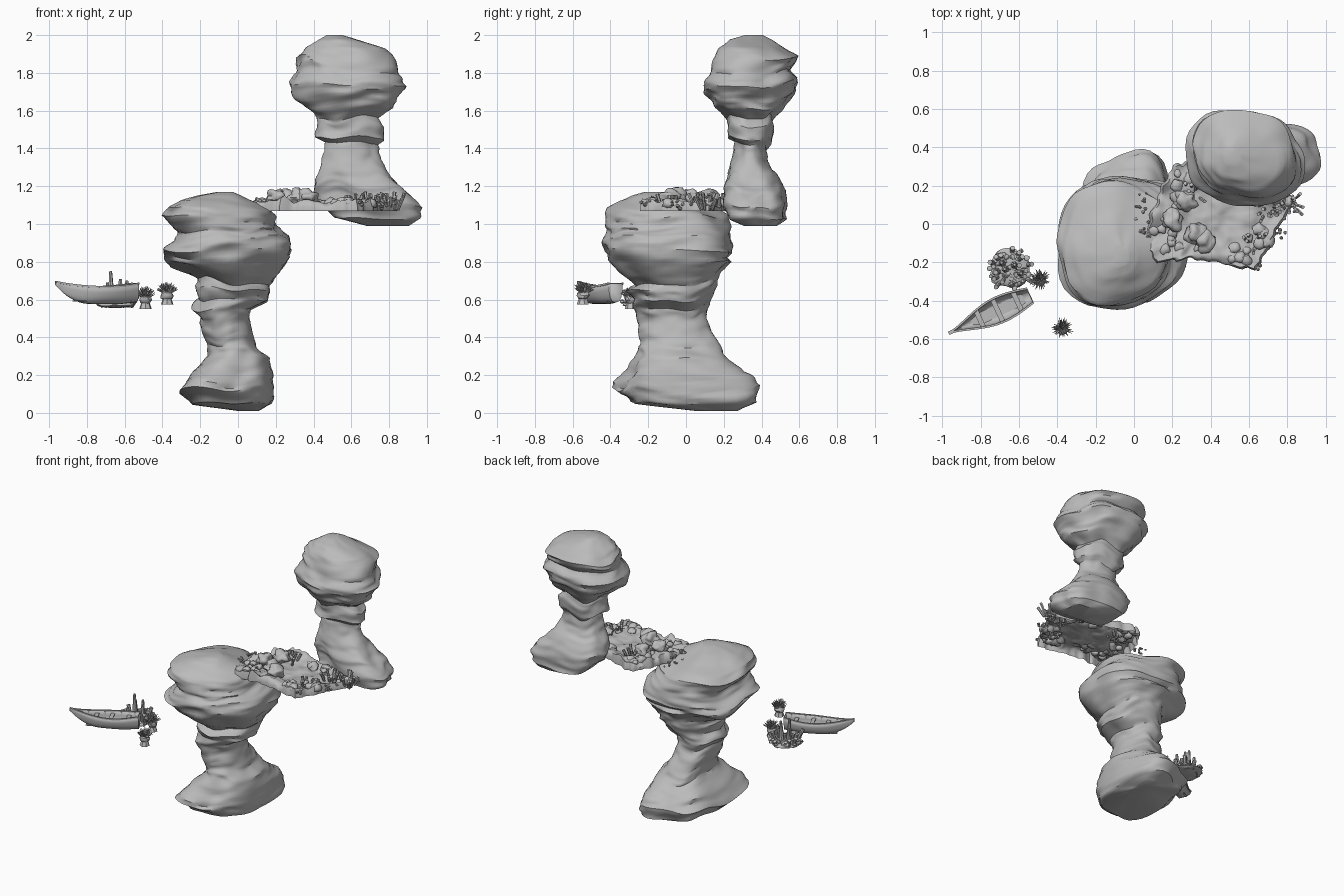
import bpy, bmesh, math, random
from mathutils import Vector, Matrix, noise

random.seed(4)
if "Cube" in bpy.data.objects:
    bpy.data.objects.remove(bpy.data.objects["Cube"])
stone = bpy.data.materials.new("stone grey")
stone.use_nodes = True
stone.diffuse_color = (0.5, 0.5, 0.5, 1)
stone.node_tree.nodes["Principled BSDF"].inputs["Base Color"].default_value = (0.5, 0.5, 0.5, 1)


def finish(bm, name, angle=40):
    bmesh.ops.recalc_face_normals(bm, faces=bm.faces)
    mesh = bpy.data.meshes.new(name)
    bm.to_mesh(mesh)
    bm.free()
    mesh.materials.append(stone)
    ob = bpy.data.objects.new(name, mesh)
    bpy.context.collection.objects.link(ob)
    bpy.ops.object.select_all(action='DESELECT')
    ob.select_set(True)
    bpy.context.view_layer.objects.active = ob
    bpy.ops.object.shade_smooth_by_angle(angle=math.radians(angle))
    return ob


def loft(bm, rings, closed=True, first=True, last=True):
    rows = [[bm.verts.new(p) for p in ring] for ring in rings]
    n = len(rows[0])
    for a, b in zip(rows, rows[1:]):
        for i in range(n if closed else n - 1):
            j = (i + 1) % n
            bm.faces.new((a[i], a[j], b[j], b[i]))
    if first:
        bm.faces.new(rows[0])
    if last:
        bm.faces.new(rows[-1])


def spike(bm, base, direction, r1, r2, length, sides=5):
    direction = Vector(direction).normalized()
    m = (Matrix.Translation(Vector(base) + direction * length / 2)
         @ direction.to_track_quat('Z', 'Y').to_matrix().to_4x4())
    bmesh.ops.create_cone(bm, cap_ends=True, segments=sides, radius1=r1,
                          radius2=r2, depth=length, matrix=m)


def lump(bm, p, r, squash=0.7, sub=2, rough=0.25):
    for v in bmesh.ops.create_icosphere(bm, subdivisions=sub, radius=r)["verts"]:
        k = 1 + rough * noise.noise(v.co / r * 1.3 + Vector(p) * 30)
        v.co = Vector((v.co.x * k, v.co.y * k, v.co.z * k * squash)) + Vector(p)


# Weathered rock pillars: each row is height, x range, y range, diagonal skew
def pillar(name, rows, seed, segs=48, steps=5):
    rings = []
    low, high = rows[0][0], rows[-1][0]
    for r0, r1 in zip(rows, rows[1:]):
        for s in range(steps + (r1 is rows[-1])):
            z, xa, xb, ya, yb, skew = [a + (b - a) * s / steps for a, b in zip(r0, r1)]
            fade = max(0, min(1, (z - low) / 0.1, (high - z) / 0.16))
            power = 2.15 + 1.2 * max(0, 1 - (z - low) / 0.35)
            ring = []
            for i in range(segs):
                a = math.tau * i / segs
                c, d = math.cos(a), math.sin(a)
                k = (abs(c) ** power + abs(d) ** power) ** (-1 / power)
                k *= (1 + skew * math.sin(2 * a)
                      + 0.12 * noise.noise(Vector((c * 1.5, d * 1.5, z * 5 + seed)))
                      + 0.07 * noise.noise(Vector((c * 1.4, d * 1.4, z * 20 + seed)))
                      + 0.05 * noise.noise(Vector((c * 2.5, d * 2.5, z * 34 + seed))))
                tilt = 0.04 * noise.noise(Vector((c * 1.2, d * 1.2, z * 5 - seed)))
                ring.append(((xa + xb + (xb - xa) * k * c) / 2,
                             (ya + yb + (yb - ya) * k * d) / 2, z + tilt * fade))
            rings.append(ring)
    bm = bmesh.new()
    loft(bm, rings)
    return finish(bm, name, 42)


pillar("lower_rock_pillar", [
    (0.01, 0.0, 0.11, 0.06, 0.27, 0), (0.05, -0.24, 0.17, -0.28, 0.34, 0.08),
    (0.12, -0.31, 0.18, -0.37, 0.36, 0.08), (0.2, -0.25, 0.17, -0.33, 0.33, 0.08),
    (0.29, -0.17, 0.15, -0.27, 0.22, 0.05), (0.35, -0.17, 0.1, -0.24, 0.18, 0),
    (0.42, -0.2, 0.08, -0.24, 0.14, 0), (0.5, -0.2, 0.07, -0.25, 0.1, 0),
    (0.55, -0.24, 0.08, -0.27, 0.11, 0), (0.6, -0.21, 0.16, -0.26, 0.13, 0),
    (0.66, -0.23, 0.18, -0.3, 0.17, 0), (0.7, -0.21, 0.17, -0.25, 0.18, 0),
    (0.78, -0.36, 0.24, -0.37, 0.23, 0.05), (0.86, -0.4, 0.3, -0.45, 0.28, 0.05),
    (0.92, -0.36, 0.28, -0.43, 0.25, 0.05), (0.97, -0.34, 0.21, -0.41, 0.23, 0.02),
    (1.04, -0.41, 0.19, -0.41, 0.21, 0.02), (1.08, -0.38, 0.15, -0.4, 0.13, 0.05),
    (1.12, -0.3, 0.06, -0.35, 0.03, 0.05), (1.15, -0.21, 0.01, -0.29, -0.05, 0),
    (1.17, -0.11, -0.03, -0.22, -0.12, 0)], 3.1)

pillar("upper_rock_pillar", [
    (0.99, 0.68, 0.9, 0.31, 0.48, -0.05), (1.03, 0.51, 0.95, 0.24, 0.53, -0.08),
    (1.1, 0.45, 0.97, 0.21, 0.53, -0.08), (1.16, 0.42, 0.91, 0.22, 0.52, -0.08),
    (1.21, 0.41, 0.85, 0.22, 0.49, -0.05), (1.27, 0.43, 0.8, 0.23, 0.45, 0),
    (1.34, 0.45, 0.75, 0.25, 0.43, 0), (1.42, 0.46, 0.74, 0.26, 0.43, 0),
    (1.45, 0.41, 0.77, 0.22, 0.46, 0), (1.52, 0.42, 0.77, 0.22, 0.47, 0),
    (1.56, 0.42, 0.74, 0.22, 0.46, 0), (1.61, 0.37, 0.83, 0.16, 0.51, -0.04),
    (1.67, 0.31, 0.84, 0.12, 0.57, -0.05), (1.74, 0.28, 0.88, 0.09, 0.6, -0.05),
    (1.8, 0.32, 0.86, 0.12, 0.56, -0.05), (1.88, 0.31, 0.84, 0.15, 0.6, -0.05),
    (1.93, 0.35, 0.77, 0.18, 0.52, -0.05), (1.975, 0.42, 0.63, 0.23, 0.45, 0),
    (2.0, 0.47, 0.55, 0.31, 0.4, 0)], 8.6)

# Reef shelf between the pillars, open underneath
outline = [(0.84, 0.12), (0.6, 0.2), (0.32, 0.3), (0.22, 0.33), (0.15, 0.2), (0.08, 0.05),
           (0.04, -0.14), (0.12, -0.2), (0.3, -0.18), (0.46, -0.21), (0.63, -0.24), (0.72, -0.1)]
centre = Vector((0.44, 0.04))
rim = []
for p, q in zip(outline, outline[1:] + outline[:1]):
    for s in range(10):
        e = Vector(p).lerp(Vector(q), s / 10) - centre
        rim.append(e * (1 + 0.08 * noise.noise(Vector((e.x, e.y, 0)) * 22)))


def shelf_height(x, y, t):
    bumps = noise.noise(Vector((x * 10, y * 10, 2))) + 0.45 * noise.noise(Vector((x * 22, y * 22, 7)))
    return max(1.08, 1.095 + 0.03 * t * t + (0.012 + 0.035 * t * t) * bumps)


rings = [[(centre.x + e.x, centre.y + e.y, 1.068) for e in rim]]
for k in range(24):
    t = 1 - k / 24
    ring = [centre + e * t for e in rim]
    rings.append([(p.x, p.y, 1.09 if k == 0 else shelf_height(p.x, p.y, t)) for p in ring])
bm = bmesh.new()
loft(bm, rings, first=False)
finish(bm, "reef_shelf", 60)

# Low rounded corals on the shelf
bm = bmesh.new()
for i in range(36):
    p = centre + random.choice(rim) * random.uniform(0.6, 0.95)
    lump(bm, (p.x, p.y, 1.11), random.uniform(0.02, 0.04), 0.7, 2, 0.5)
for x, y in ((0.32, -0.05), (0.27, 0.12), (0.37, -0.09), (0.2, 0.02)):
    lump(bm, (x, y, 1.14), 0.055, 0.8, 3, 0.6)
finish(bm, "reef_lumps", 60)

# Loose rubble along the shelf ends, with tube corals at the outer side
bm = bmesh.new()
for x, y, spread, count in ((0.05, 0.1, 0.045, 12), (0.06, -0.05, 0.04, 26), (0.76, -0.03, 0.05, 12),
                            (0.64, -0.2, 0.04, 10), (0.82, 0.13, 0.05, 16)):
    for i in range(count):
        p = (random.gauss(x, spread / 2), random.gauss(y, spread / 1.6), random.uniform(1.08, 1.12))
        lump(bm, p, random.uniform(0.007, 0.013), 0.9, 1)
finish(bm, "rubble", 20)
bm = bmesh.new()
for x, y, count in ((0.7, 0.08, 18), (0.81, 0.11, 18), (0.62, -0.1, 8), (0.3, 0.16, 8)):
    for i in range(count):
        d = Vector((random.uniform(-0.4, 0.4), random.uniform(-0.4, 0.4), 1))
        spike(bm, (x + d.x * 0.1, y + d.y * 0.08, 1.075), d, 0.007, 0.01, random.uniform(0.04, 0.1), 6)
finish(bm, "tube_corals", 40)

# Rowing boat, built along its own axis with the bow at +x
stern, axis, length = Vector((-0.54, -0.372)), Vector((-0.42, -0.195)), 0.47
place = (Matrix.Translation((stern.x, stern.y, 0.572))
         @ Matrix.Rotation(math.atan2(axis.y, axis.x), 4, 'Z'))


def half_width(t):
    return 0.004 + 0.07 * (1 - min(1, t / 0.94) ** 2.8) * (0.52 + 0.48 * math.sin(math.pi * min(1, t * 1.05)))


def sheer(t):
    return 0.096 + 0.09 * (t - 0.45) ** 2


def section(t, inset=0.0):
    w = half_width(t) - inset
    low = inset + 0.004 + 0.1 * max(0, (t - 0.55) / 0.45) ** 2.2 + 0.05 * max(0, 0.2 - t)
    arc = [math.pi * i / 12 for i in range(13)]
    return [(length * t, -w * math.copysign(abs(math.cos(a)) ** 0.7, math.cos(a)),
             sheer(t) - (sheer(t) - low) * math.sin(a) ** 0.8) for a in arc]


stations = [i / 20 for i in range(21)]
bm = bmesh.new()
loft(bm, [section(t) for t in stations], closed=False, last=False)
hull = finish(bm, "boat_hull", 45)
hull.matrix_world = place
shell = hull.modifiers.new("thickness", 'SOLIDIFY')
shell.thickness, shell.offset = 0.006, -1
bm = bmesh.new()
for t, z, sx, sy in [(t, 0.078, 0.026, half_width(t) * 1.85) for t in (0.16, 0.4, 0.62)] + [(0.42, 0.02, 0.32, 0.06)]:
    bmesh.ops.create_cube(bm, size=1, matrix=Matrix.Translation((length * t, 0, z))
                          @ Matrix.Diagonal((sx, sy, 0.006, 1)))
finish(bm, "boat_benches").matrix_world = place
bm = bmesh.new()
for t in (0.08, 0.28, 0.51, 0.74):
    loft(bm, [section(t + s, 0.007) for s in (-0.008, 0.008)], closed=False, first=False, last=False)
for side in (-1, 1):
    loft(bm, [[(length * t, side * half_width(t) + a, sheer(t) + b) for a, b in
               ((-0.005, -0.006), (0.005, -0.006), (0.005, 0.004), (-0.005, 0.004))] for t in stations])
finish(bm, "boat_rails_and_ribs").matrix_world = place

# Coral mound behind the boat
bm = bmesh.new()
mound = Vector((-0.645, -0.235, 0.56))
lump(bm, mound + Vector((0, 0, 0.014)), 0.105, 0.18, 3)
for i in range(90):
    a, r = random.uniform(0, math.tau), 0.11 * math.sqrt(random.random())
    out = Vector((math.cos(a) * r, math.sin(a) * r, 0))
    lump(bm, mound + out + Vector((0, 0, 0.03)), random.uniform(0.009, 0.017), 0.9, 1)
    if i % 5 == 0:
        spike(bm, mound + out * 0.8, out * 5 + Vector((0, 0, 1)), 0.009, 0.013, random.uniform(0.05, 0.1), 7)
for x, y, h in ((-0.025, 0, 0.19), (0.02, 0.02, 0.15), (-0.04, 0.03, 0.13), (0.05, -0.02, 0.14)):
    spike(bm, mound + Vector((x, y, 0)), (x, y, 1), 0.022, 0.008, h, 7)
finish(bm, "coral_mound", 45)

# Spiny anemones on little rock stands
for name, x, y, z in (("rear_anemone", -0.49, -0.29, 0.55), ("front_anemone", -0.375, -0.545, 0.573)):
    bm = bmesh.new()
    spike(bm, (x, y, z), (0, 0, 1), 0.034, 0.022, 0.035, 7)
    lump(bm, (x, y, z + 0.048), 0.034, 0.8)
    for i in range(110):
        a, lift = random.uniform(0, math.tau), random.uniform(0.05, 1)
        flat = math.sqrt(1 - lift * lift)
        d = Vector((math.cos(a) * flat, math.sin(a) * flat, lift + 0.35))
        spike(bm, Vector((x, y, z + 0.055)) + d * 0.012, d, 0.005, 0.001, random.uniform(0.036, 0.054), 4)
    finish(bm, name, 30)
